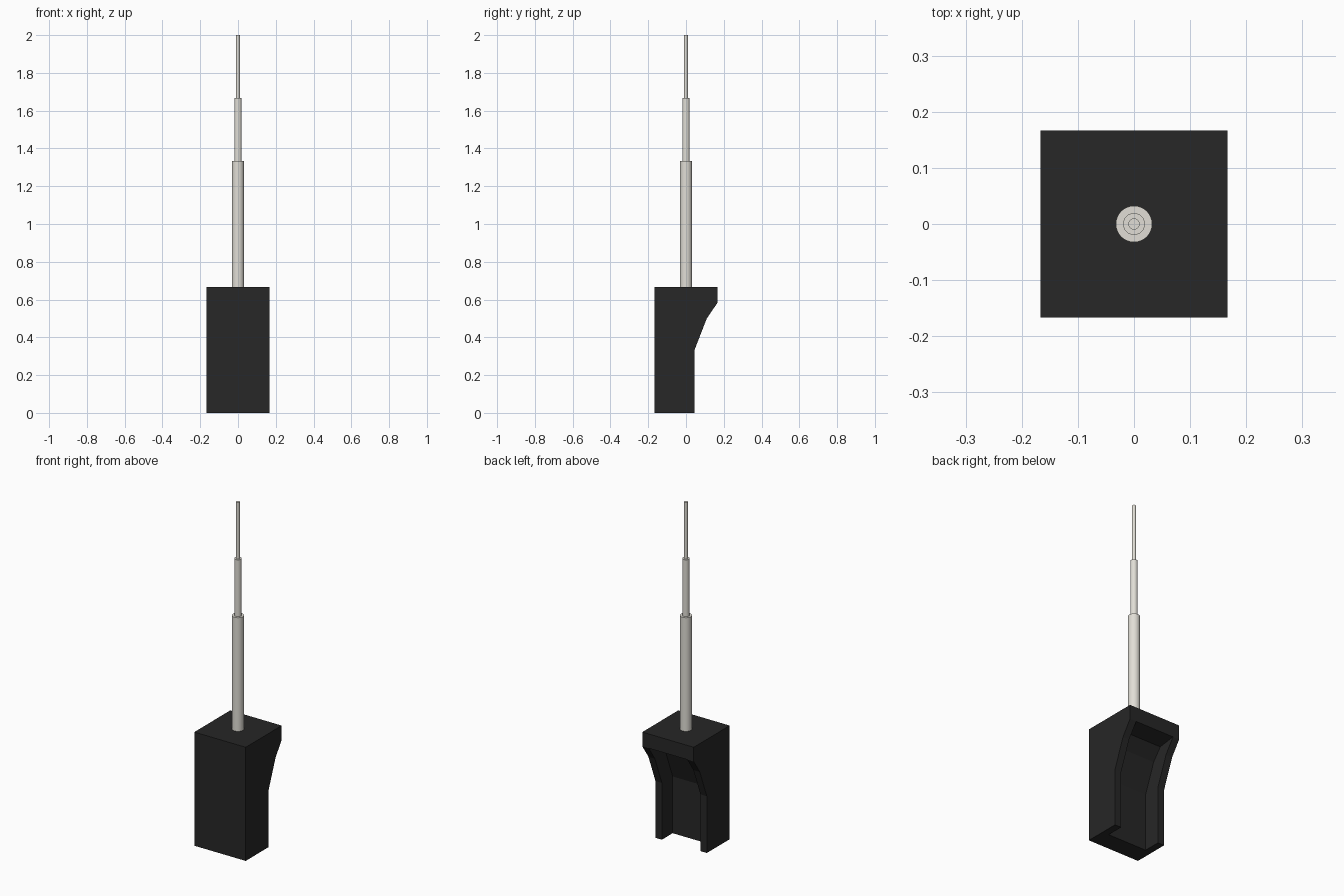
import bpy, bmesh
from math import pi

if "Cube" in bpy.data.objects:
    bpy.data.objects.remove(bpy.data.objects["Cube"])


def material(name, rgb):
    m = bpy.data.materials.new(name)
    m.diffuse_color = (*rgb, 1)
    m.use_nodes = True
    m.node_tree.nodes["Principled BSDF"].inputs["Base Color"].default_value = m.diffuse_color
    return m


black = material("black_plastic", (0.02, 0.02, 0.02))
ivory = material("pale_metal", (0.75, 0.73, 0.67))


def add_object(name, bm, mat):
    bmesh.ops.recalc_face_normals(bm, faces=bm.faces)
    mesh = bpy.data.meshes.new(name)
    bm.to_mesh(mesh)
    bm.free()
    mesh.materials.append(mat)
    ob = bpy.data.objects.new(name, mesh)
    bpy.context.collection.objects.link(ob)
    return ob


# Handle: U-shaped section lofted up the stepped back profile, closed by a lip
H, W, TOP = 0.1667, 0.125, 0.6667
# outer back y, outer z, channel floor y, channel floor z
levels = [(0.045, 0, -0.055, 0), (0.045, 0.333, -0.055, 0.333),
          (0.11, 0.5, 0.01, 0.5), (H, 0.583, 0.064, 0.568)]
bm = bmesh.new()
rings = []
for y, z, yi, zi in levels:
    section = [(H, -H, z), (H, y, z), (W, y, z), (W, yi, zi),
               (-W, yi, zi), (-W, y, z), (-H, y, z), (-H, -H, z)]
    rings.append([bm.verts.new(p) for p in section])
for a, b in zip(rings, rings[1:]):
    for i in range(8):
        j = (i + 1) % 8
        bm.faces.new((a[i], a[j], b[j], b[i]))
bm.faces.new(rings[0])
r = rings[-1]
top = [bm.verts.new((x, y, TOP)) for x, y in ((H, -H), (H, H), (-H, H), (-H, -H))]
bm.faces.new(r[2:6])                                   # channel ceiling
bm.faces.new((r[0], r[1], top[1], top[0]))
bm.faces.new((r[1], r[2], r[5], r[6], top[2], top[1]))  # back lip
bm.faces.new((r[6], r[7], top[3], top[2]))
bm.faces.new((r[7], r[0], top[0], top[3]))
bm.faces.new(top)
add_object("handle", bm, black)

# Telescopic rod: stepped sections
for name, radius, z0, z1 in (("rod_lower", 0.0325, TOP, 1.3333),
                             ("rod_middle", 0.0195, 1.3333, 1.6667),
                             ("rod_tip", 0.0100, 1.6667, 2.0)):
    bpy.ops.mesh.primitive_cylinder_add(vertices=32, radius=radius, depth=z1 - z0,
                                        location=(0, 0, (z0 + z1) / 2))
    rod = bpy.context.object
    rod.name = name
    rod.data.materials.append(ivory)
    bpy.ops.object.shade_smooth_by_angle(angle=pi / 6)
